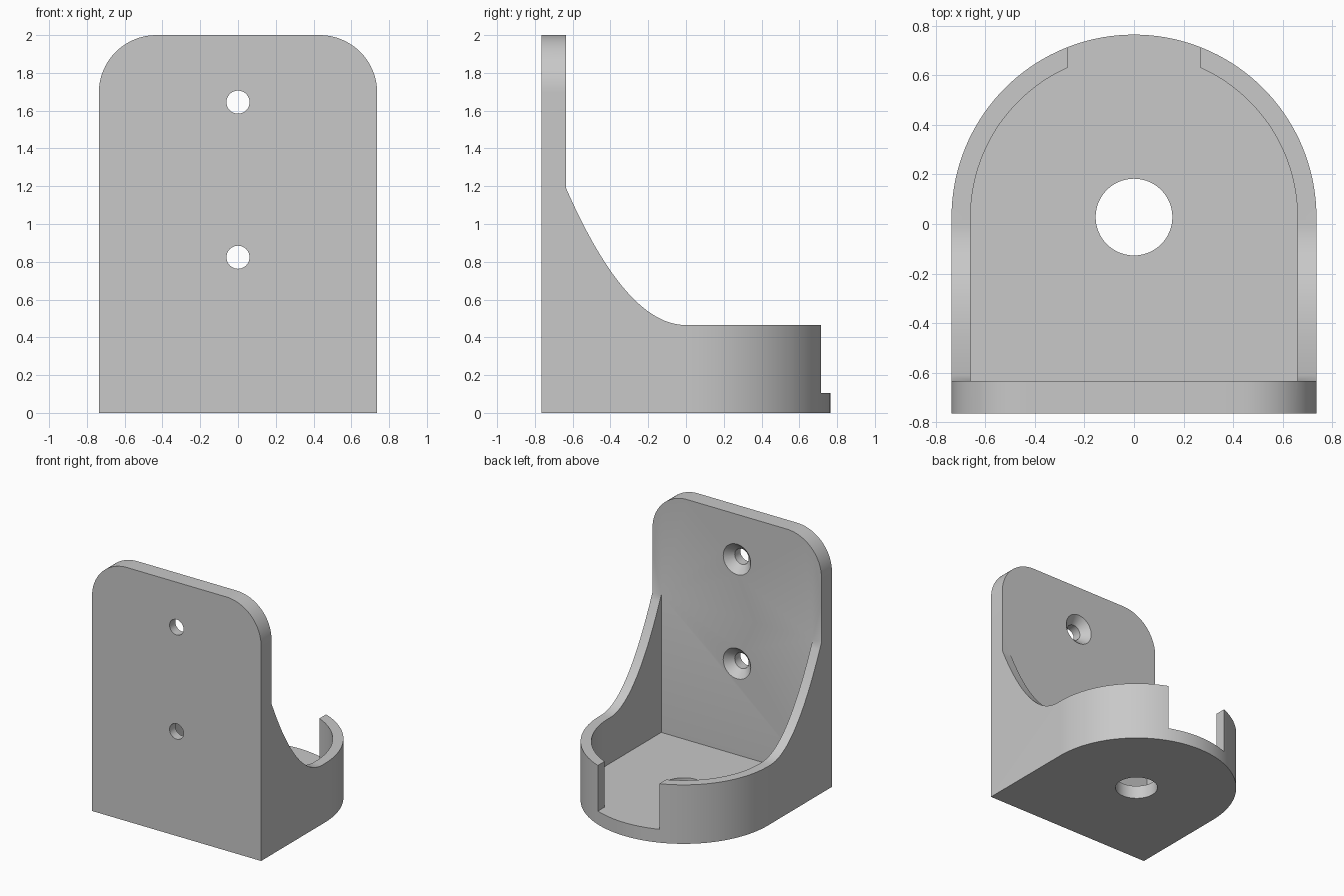
import bpy, bmesh, math
from mathutils import Matrix, Vector

scene = bpy.context.scene
cube = bpy.data.objects.get("Cube")
if cube:
    bpy.data.objects.remove(cube, do_unlink=True)

# Main dimensions
HALF_W, BACK, ARC_Y = 0.737, -0.765, 0.028
PLATE_FRONT, WALL_IN = -0.635, 0.66
HEIGHT, RIM, FLOOR = 2.0, 0.465, 0.105
SLOPE_TOP, CORNER = 1.19, 0.305

grey = bpy.data.materials.new("plain grey")
grey.use_nodes = True
colour = (0.58, 0.58, 0.58, 1)
grey.diffuse_color = colour
grey.node_tree.nodes["Principled BSDF"].inputs["Base Color"].default_value = colour


def finish(name, bm):
    bmesh.ops.recalc_face_normals(bm, faces=bm.faces[:])
    mesh = bpy.data.meshes.new(name)
    bm.to_mesh(mesh)
    bm.free()
    mesh.materials.append(grey)
    obj = bpy.data.objects.new(name, mesh)
    scene.collection.objects.link(obj)
    return obj


def prism(name, outline, axis, low, high):
    """Extrude a 2D outline along one axis."""
    place = {"x": lambda a, b: (low, a, b),
             "y": lambda a, b: (a, low, b),
             "z": lambda a, b: (a, b, low)}[axis]
    bm = bmesh.new()
    face = bm.faces.new([bm.verts.new(place(a, b)) for a, b in outline])
    moved = bmesh.ops.extrude_face_region(bm, geom=[face])["geom"]
    step = Vector([(high - low) * (axis == k) for k in "xyz"])
    bmesh.ops.translate(bm, vec=step, verts=[v for v in moved if isinstance(v, bmesh.types.BMVert)])
    return finish(name, bm)


def cone(name, r1, r2, depth, centre, along_y=False):
    bm = bmesh.new()
    turn = Matrix.Rotation(-math.pi / 2, 4, "X") if along_y else Matrix()
    bmesh.ops.create_cone(bm, cap_ends=True, segments=64, radius1=r1, radius2=r2,
                          depth=depth, matrix=Matrix.Translation(centre) @ turn)
    return finish(name, bm)


def arc(cx, cy, r, start, end, steps):
    angles = [math.radians(start + (end - start) * i / steps) for i in range(steps + 1)]
    return [(cx + r * math.cos(t), cy + r * math.sin(t)) for t in angles]


def arch(half_width, back):
    """Straight-sided outline with a half-round end."""
    return [(-half_width, back), (half_width, back)] + arc(0, ARC_Y, half_width, 0, 180, 72)


def combine(target, tool, operation):
    mod = target.modifiers.new(tool.name, "BOOLEAN")
    mod.operation, mod.object, mod.solver = operation, tool, "EXACT"
    bpy.context.view_layer.objects.active = target
    bpy.ops.object.modifier_apply(modifier=mod.name)
    bpy.data.objects.remove(tool, do_unlink=True)


# Body: arch footprint trimmed by the side and front silhouettes
bracket = prism("wall_bracket", arch(HALF_W, BACK), "z", 0, 3)

steps = 28
slope = []
for i in range(steps + 1):
    t = i / steps
    slope.append((PLATE_FRONT * t, RIM + (SLOPE_TOP - RIM) * t * t))
side = [(-1, -1), (1, -1), (1, RIM)] + slope + [(PLATE_FRONT, 4), (-1, 4)]
combine(bracket, prism("side_silhouette", side, "x", -1, 1), "INTERSECT")

cx, cz = HALF_W - CORNER, HEIGHT - CORNER
front = ([(-1, -1), (1, -1), (1, 1.5), (HALF_W, 1.5)] + arc(cx, cz, CORNER, 0, 90, 20)
         + arc(-cx, cz, CORNER, 90, 180, 20) + [(-HALF_W, 1.5), (-1, 1.5)])
combine(bracket, prism("front_silhouette", front, "y", -1, 1), "INTERSECT")

# Hollow inside the wall, and the opening at the round end
combine(bracket, prism("pocket", arch(WALL_IN, PLATE_FRONT), "z", FLOOR, 3), "DIFFERENCE")
gap = [(-0.268, 0.3), (0.268, 0.3), (0.268, 1), (-0.268, 1)]
combine(bracket, prism("opening", gap, "z", FLOOR, 1), "DIFFERENCE")

# Floor hole and countersunk screw holes
combine(bracket, cone("floor_hole", 0.155, 0.155, 1, (0, ARC_Y, 0)), "DIFFERENCE")
for z in (0.824, 1.645):
    combine(bracket, cone("screw_hole", 0.061, 0.061, 0.4, (0, -0.7, z), True), "DIFFERENCE")
    combine(bracket, cone("countersink", 0, 0.14, 0.14, (0, PLATE_FRONT - 0.05, z), True), "DIFFERENCE")

# Smooth the curved faces and keep the edges crisp
bpy.ops.object.select_all(action="DESELECT")
bracket.select_set(True)
bpy.context.view_layer.objects.active = bracket
bpy.ops.object.shade_smooth_by_angle(angle=math.radians(25))
